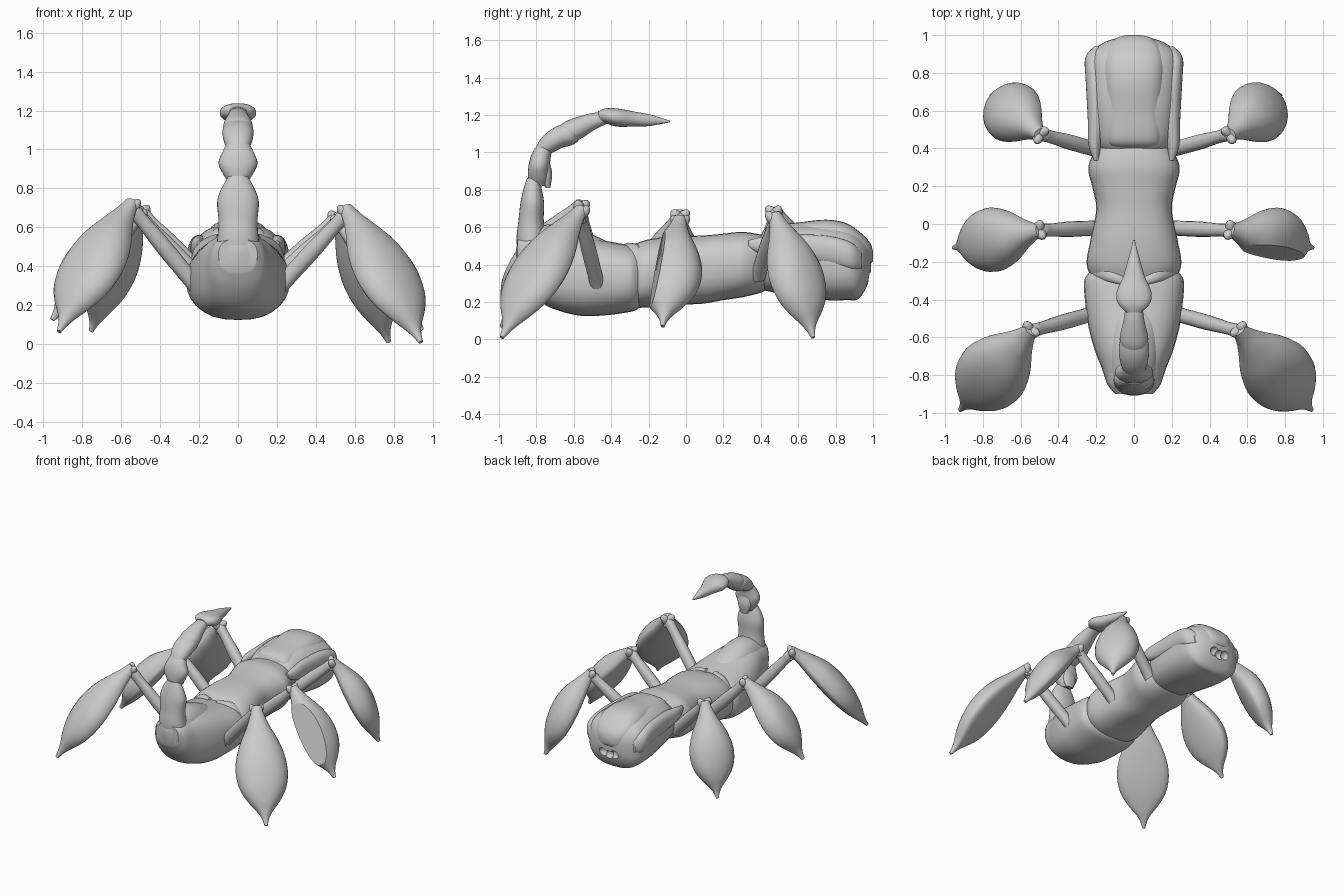
import bpy, bmesh, math
from mathutils import Vector


def spline(rows, steps):
    # Catmull-Rom through tuples of any length
    out = []
    for i in range(len(rows) - 1):
        a, b, c, d = rows[max(i - 1, 0)], rows[i], rows[i + 1], rows[min(i + 2, len(rows) - 1)]
        for k in range(steps):
            t = k / steps
            out.append([0.5 * (2 * q + (r - p) * t + (2 * p - 5 * q + 4 * r - s) * t * t
                               + (3 * q - p - 3 * r + s) * t ** 3) for p, q, r, s in zip(a, b, c, d)])
    out.append(list(rows[-1]))
    return out


def loft(name, rows, side=(1, 0, 0), up=None, e=2.2, steps=5, n=28, cut=None):
    # rows: x, y, z, half width, height above centre, depth below centre
    side = Vector(side).normalized()
    rows = spline(rows, steps)
    pts = [Vector(r[:3]) for r in rows]
    bm = bmesh.new()
    rings = []
    for i, r in enumerate(rows):
        t = (pts[min(i + 1, len(pts) - 1)] - pts[max(i - 1, 0)]).normalized()
        v = Vector(up) if up else side.cross(t).normalized()
        ring = []
        for k in range(n):
            a = 2 * math.pi * k / n
            c, s = math.cos(a), math.sin(a)
            cu = math.copysign(abs(c) ** (2 / e), c)
            sv = math.copysign(abs(s) ** (2 / e), s)
            h = r[4] if s > 0 else r[5]
            ring.append(bm.verts.new(pts[i] + side * cu * max(r[3], .003) + v * sv * max(h, .003)))
        rings.append(ring)
    for a, b in zip(rings, rings[1:]):
        for k in range(n):
            bm.faces.new((a[k], a[(k + 1) % n], b[(k + 1) % n], b[k]))
    bm.faces.new(rings[0])
    bm.faces.new(rings[-1])
    if cut:
        res = bmesh.ops.bisect_plane(bm, geom=bm.verts[:] + bm.edges[:] + bm.faces[:],
                                     plane_co=cut[0], plane_no=cut[1], clear_outer=True)
        bmesh.ops.holes_fill(bm, edges=[g for g in res['geom_cut'] if isinstance(g, bmesh.types.BMEdge)])
    bmesh.ops.recalc_face_normals(bm, faces=bm.faces[:])
    me = bpy.data.meshes.new(name)
    bm.to_mesh(me)
    bm.free()
    ob = bpy.data.objects.new(name, me)
    bpy.context.collection.objects.link(ob)
    bpy.ops.object.select_all(action='DESELECT')
    ob.select_set(True)
    bpy.context.view_layer.objects.active = ob
    bpy.ops.object.shade_smooth_by_angle(angle=math.radians(40))
    return ob


def body(name, rows, x=0, e=2.5):
    return loft(name, [(x, y, z, w, a, b) for y, z, w, a, b in rows], up=(0, 0, 1), e=e)


# Head: core, raised hood, side plates with backward points
head = body("head", [(.38, .44, .17, .1, .17), (.45, .44, .205, .15, .185), (.6, .43, .228, .185, .2),
                     (.75, .42, .24, .19, .21), (.86, .41, .242, .18, .2), (.92, .4, .215, .16, .185),
                     (.965, .4, .15, .12, .12), (.99, .41, .07, .06, .05)], e=2.7)
body("head_hood", [(.4, .52, .09, .03, .05), (.44, .52, .145, .085, .1), (.6, .5, .155, .125, .1),
                   (.75, .5, .165, .14, .1), (.86, .49, .165, .13, .1), (.94, .47, .14, .095, .1),
                   (.985, .46, .09, .055, .06), (1.0, .45, .04, .02, .03)], e=2.8)
for s, tag in ((1, "right"), (-1, "left")):
    loft("head_plate_" + tag, [(s * .2, .335, .51, .012, .02, .02), (s * .208, .42, .5, .033, .05, .05),
                               (s * .2, .56, .49, .045, .07, .07), (s * .205, .75, .48, .05, .075, .08),
                               (s * .21, .88, .45, .048, .07, .08), (s * .19, .94, .42, .02, .04, .04)],
         up=(0, 0, 1), e=2.2)

# Face pits cut into the head
for i, (x, y, z, r) in enumerate([(.05, .985, .34, .035), (-.05, .985, .34, .035), (0, .98, .33, .035)]):
    bpy.ops.mesh.primitive_uv_sphere_add(segments=20, ring_count=12, radius=r, location=(x, y, z))
    cutter = bpy.context.object
    cutter.name = "face_pit_cutter_%d" % i
    cutter.hide_render = True
    cutter.hide_set(True)
    m = head.modifiers.new("pit", 'BOOLEAN')
    m.operation, m.object = 'DIFFERENCE', cutter

# Thorax and abdomen
body("thorax", [(.46, .42, .15, .12, .14), (.4, .42, .2, .14, .17), (.3, .41, .242, .165, .185),
                (.2, .4, .222, .165, .19), (.08, .39, .2, .165, .2), (-.08, .37, .23, .18, .185),
                (-.22, .34, .25, .19, .17), (-.32, .33, .2, .16, .16)])
body("abdomen", [(-.24, .33, .215, .13, .15), (-.265, .33, .245, .16, .172), (-.31, .33, .265, .175, .185),
                 (-.42, .33, .258, .195, .2), (-.55, .33, .24, .22, .205), (-.67, .34, .207, .23, .19),
                 (-.77, .37, .168, .2, .175), (-.85, .42, .14, .14, .14), (-.9, .46, .1, .08, .09)], e=2.5)
# Shoulder ridges on the abdomen's front edge
for s, tag in ((1, "right"), (-1, "left")):
    loft("abdomen_ridge_" + tag, [(s * .03, -.31, .5, .02, .02, .03), (s * .12, -.275, .485, .035, .025, .05),
                                  (s * .19, -.26, .42, .04, .03, .05), (s * .24, -.3, .33, .02, .015, .03)],
         side=(0, 1, 0), up=(s * .5, 0, .85))


def tail(name, rows):
    loft(name, [(0, y, z, w, h, h) for y, z, w, h in rows])


# Segmented tail curling forward to the stinger, its root swelling out of the abdomen
body("tail_root", [(-.36, .42, .07, .07, .1), (-.5, .43, .13, .13, .1), (-.65, .45, .14, .16, .12),
                   (-.77, .46, .13, .15, .15), (-.86, .47, .11, .11, .15), (-.895, .47, .07, .07, .1),
                   (-.908, .47, .015, .015, .02)], e=2.1)
tail("tail_base", [(-.7, .38, .12, .12), (-.79, .45, .12, .1), (-.825, .53, .108, .082), (-.828, .63, .1, .068),
                   (-.822, .73, .107, .063), (-.82, .8, .085, .05), (-.815, .86, .05, .035)])
tail("tail_segment_1", [(-.8, .83, .045, .045), (-.79, .87, .075, .055), (-.785, .93, .1, .056),
                        (-.77, .99, .078, .05), (-.74, 1.04, .05, .035)])
tail("tail_segment_2", [(-.785, 1.0, .05, .03), (-.74, 1.04, .07, .05), (-.68, 1.08, .08, .058),
                        (-.62, 1.1, .075, .06), (-.58, 1.125, .05, .04)])
tail("tail_segment_3", [(-.67, 1.09, .05, .045), (-.61, 1.115, .076, .06), (-.5, 1.165, .053, .045),
                        (-.42, 1.185, .045, .03)])
tail("stinger", [(-.465, 1.19, .045, .03), (-.42, 1.195, .085, .042), (-.36, 1.185, .092, .048),
                 (-.28, 1.178, .058, .04), (-.2, 1.172, .035, .032), (-.14, 1.168, .018, .018),
                 (-.085, 1.165, .004, .004)])
# Spur under the first tail segment
loft("tail_spur", [(0, -.76, .95, .05, .03, .03), (0, -.745, .88, .055, .03, .03), (0, -.738, .81, .03, .012, .012)])


def leg(tag, hip, knee, foot, width, cut=None):
    hip, knee, foot = Vector(hip), Vector(knee), Vector(foot)
    d = foot - knee
    side = Vector((d.y, -d.x, 0)).normalized()
    out = Vector((d.x, d.y, 0)).normalized()
    # slim upper leg
    rad = [(0, .045), (.12, .042), (.5, .043), (.8, .036), (.93, .038), (1, .03)]
    loft("upper_leg_" + tag, [(*hip.lerp(knee, t), r * .95, r, r) for t, r in rad], side=(0, 1, 0), n=16)
    # broad leaf-shaped lower leg, domed outside and flatter inside
    prof = [(-.03, .2, .03, .03), (.05, .29, .05, .035), (.15, .47, .082, .04), (.3, .8, .12, .05),
            (.45, 1, .132, .055), (.58, 1.02, .125, .055), (.7, .88, .107, .05), (.8, .6, .08, .04),
            (.88, .3, .048, .03), (.94, .14, .026, .02), (1, .06, .012, .012)]
    loft("lower_leg_" + tag, [(*knee.lerp(foot, t), w * width, hu, hd) for t, w, hu, hd in prof],
         side=side, cut=cut)
    # knobbly knee spikes
    for i, (a, b) in enumerate([(.045, .03), (-.045, .03), (0, -.06)]):
        tip = knee + side * a + Vector((0, 0, b)) - out * .02
        base = knee - side * a * .3 - Vector((0, 0, .04))
        rows = [(*base.lerp(tip, t), r, r, r) for t, r in [(0, .03), (.6, .03), (.9, .018), (1, .008)]]
        loft("knee_spike_%s_%d" % (tag, i), rows, side=out, n=10, steps=3)


# Three pairs of legs; left feet stand slightly higher, right middle shell is sliced flat
LEGS = [("back", (.2, -.47, .28), (.565, -.57, .68), (.94, -.985, .01), .185),
        ("middle", (.18, -.02, .32), (.52, -.035, .63), (.945, -.125, .07), .165),
        ("front", (.17, .385, .34), (.515, .48, .65), (.775, .68, .01), .16)]
slice_plane = ((.8, -.165, .3), (.12, -.96, .25))
for tag, hip, knee, foot, w in LEGS:
    leg(tag + "_right", hip, knee, foot, w, slice_plane if tag == "middle" else None)
    leg(tag + "_left", (-hip[0], hip[1], hip[2]), (-knee[0] + .01, knee[1], knee[2] + .03),
        (-foot[0] + (.02 if tag != "middle" else -.01), foot[1], foot[2] + .055), w)
